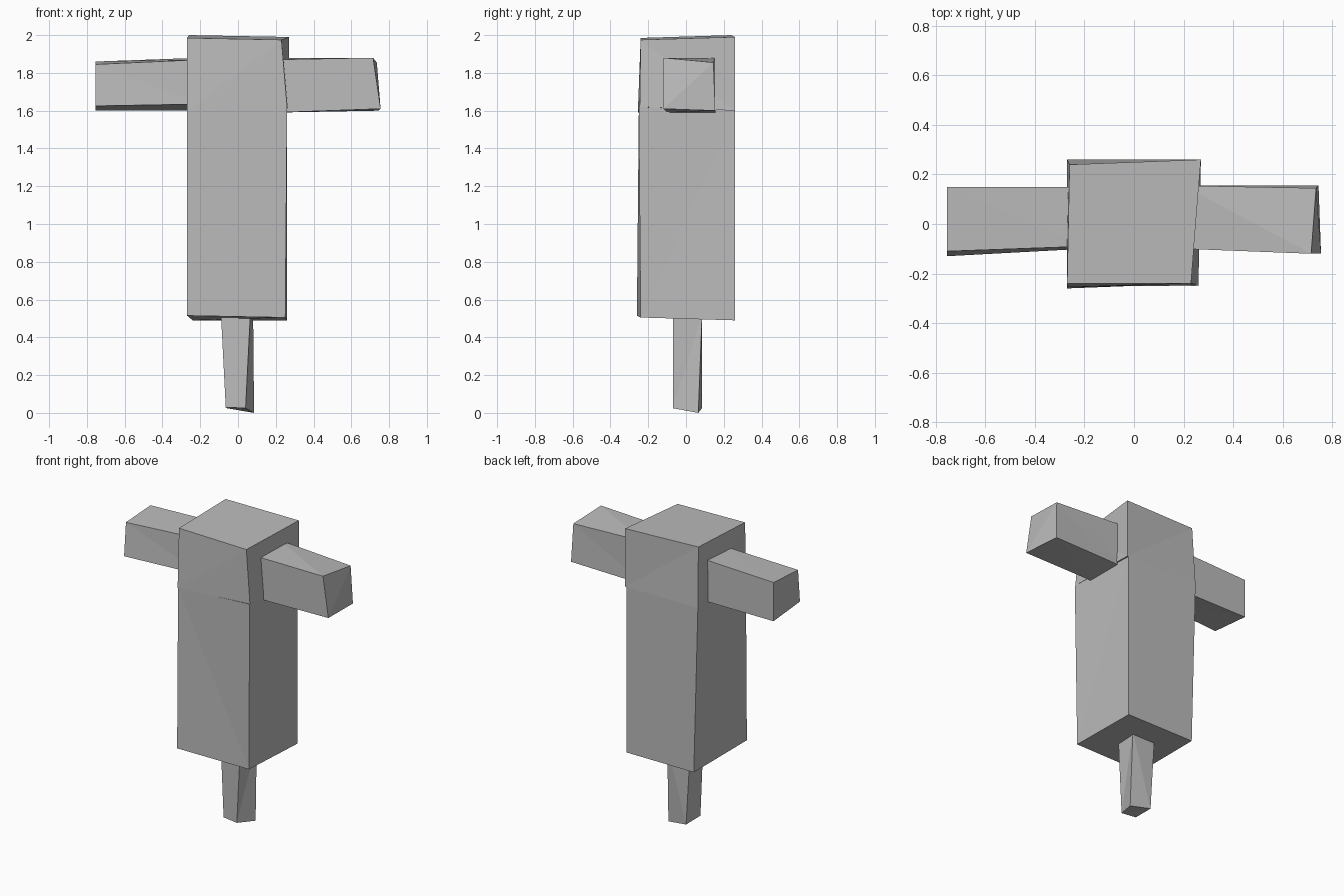
import bpy
import bmesh
from mathutils import Vector

cube = bpy.data.objects.get("Cube")
if cube:
    bpy.data.objects.remove(cube, do_unlink=True)

grey = bpy.data.materials.new("plain_grey")
grey.use_nodes = True
grey.diffuse_color = (0.5, 0.5, 0.5, 1)
grey.node_tree.nodes["Principled BSDF"].inputs["Base Color"].default_value = grey.diffuse_color


def rough_block(name, low, high, nudges):
    """Box between two corners; nudges shift single corners, named by side."""
    bm = bmesh.new()
    bmesh.ops.create_cube(bm, size=2)
    for vert in bm.verts:
        signs = vert.co.copy()
        corner = " ".join((
            "front" if signs.y < 0 else "back",
            "left" if signs.x > 0 else "right",
            "top" if signs.z > 0 else "bottom"))
        vert.co = [high[i] if signs[i] > 0 else low[i] for i in range(3)]
        vert.co += Vector(nudges.get(corner, (0, 0, 0)))
    # uneven corners bend the sides, so split them into flat triangles
    bmesh.ops.triangulate(bm, faces=bm.faces[:])
    bmesh.ops.recalc_face_normals(bm, faces=bm.faces[:])
    mesh = bpy.data.meshes.new(name)
    bm.to_mesh(mesh)
    bm.free()
    mesh.materials.append(grey)
    block = bpy.data.objects.new(name, mesh)
    bpy.context.collection.objects.link(block)
    return block


# Tall torso
rough_block("torso", (-.27, -.25, .49), (.26, .26, 1.6), {
    "front right bottom": (0, -.01, .025),
    "front left bottom": (-.01, .01, .015),
    "back right bottom": (.03, 0, 0),
    "front left top": (0, 0, .02),
    "front right top": (0, 0, -.01),
})

# Head block resting on the torso
rough_block("head", (-.27, -.24, 1.6), (.27, .26, 2), {
    "front left top": (-.04, 0, -.025),
    "front right top": (0, 0, -.015),
    "back right top": (.01, -.02, 0),
    "back left top": (0, 0, -.01),
    "front right bottom": (0, -.015, -.01),
    "front left bottom": (-.01, -.005, .02),
})

# Right arm
rough_block("right_arm", (-.755, -.13, 1.6), (-.2, .15, 1.88), {
    "front right bottom": (0, 0, .025),
    "front right top": (0, .02, -.035),
    "back right top": (0, 0, -.02),
    "front left bottom": (0, .03, .035),
    "front left top": (0, .04, -.01),
})

# Left arm with a slanted end
rough_block("left_arm", (.2, -.12, 1.59), (.755, .155, 1.88), {
    "front left bottom": (0, 0, .02),
    "front left top": (-.04, 0, 0),
    "back left bottom": (-.01, 0, .01),
    "back left top": (-.02, -.01, -.025),
    "front right bottom": (0, .02, 0),
    "front right top": (0, .02, -.01),
})

# Single tapered leg
rough_block("leg", (-.09, -.07, 0), (.08, .085, .52), {
    "front right bottom": (.025, .01, .03),
    "front left bottom": (-.04, 0, .025),
    "back right bottom": (.03, 0, .025),
    "back left bottom": (.005, -.02, 0),
    "front right top": (0, .015, 0),
    "front left top": (-.015, 0, 0),
})
